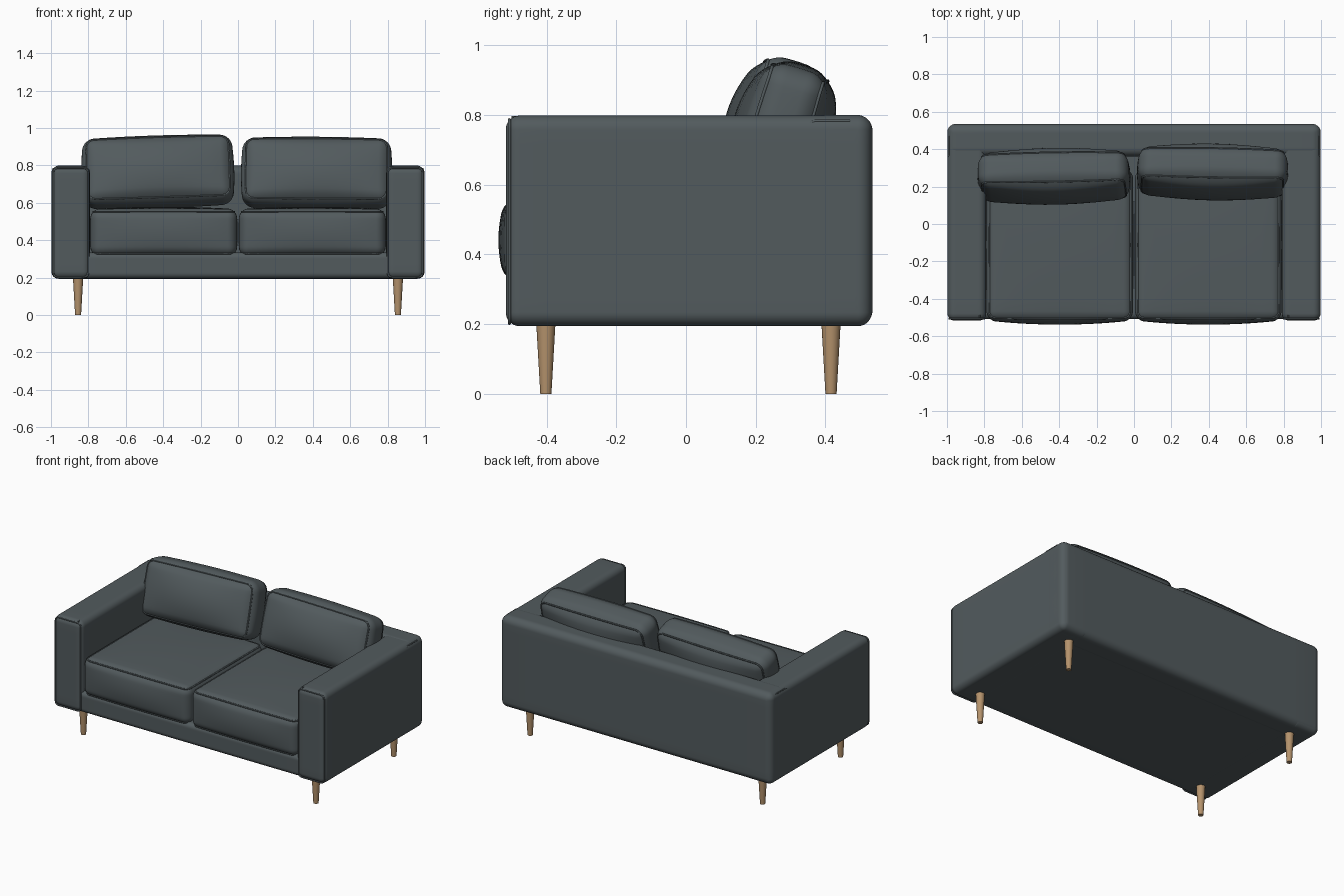
import bpy, bmesh, math
from mathutils import Vector, Euler

if "Cube" in bpy.data.objects:
    bpy.data.objects.remove(bpy.data.objects["Cube"])


def material(name, rgb):
    m = bpy.data.materials.new(name)
    m.diffuse_color = (*rgb, 1)
    m.use_nodes = True
    m.node_tree.nodes["Principled BSDF"].inputs["Base Color"].default_value = m.diffuse_color
    return m


FABRIC = material("slate fabric", (0.085, 0.104, 0.111))
WOOD = material("light wood", (0.46, 0.29, 0.15))


def puff(p, half, bulge):
    """Push each side outwards, most at its middle."""
    u = [max(-1, min(1, p[i] / half[i])) for i in range(3)]
    k = [1 - c * c for c in u]
    return Vector(p[i] + bulge[i] * u[i] * k[(i + 1) % 3] * k[(i + 2) % 3] for i in range(3))


def place(ob, loc, rot):
    ob.location = loc
    ob.rotation_euler = Euler([math.radians(a) for a in rot])
    bpy.context.collection.objects.link(ob)
    return ob


def soft_block(name, loc, half, r, bulge=(0, 0, 0), rot=(0, 0, 0)):
    """Box with round edges and puffed sides."""
    bm = bmesh.new()
    bmesh.ops.create_cube(bm, size=2)
    bmesh.ops.subdivide_edges(bm, edges=bm.edges[:], cuts=19, use_grid_fill=True)
    for v in bm.verts:
        core, q = Vector(), Vector()
        for i in range(3):
            t, s = abs(v.co[i]), math.copysign(1, v.co[i])
            core[i] = s * min(1, t / 0.6) * (half[i] - r)
            q[i] = s * math.tan(max(0, (t - 0.6) / 0.4) * math.pi / 4)
        v.co = puff(core + r * q.normalized(), half, bulge)
    for f in bm.faces:
        f.smooth = True
    me = bpy.data.meshes.new(name)
    bm.to_mesh(me)
    bm.free()
    me.materials.append(FABRIC)
    return place(bpy.data.objects.new(name, me), loc, rot)


def tube(name, pts, radius, cyclic, loc=(0, 0, 0), rot=(0, 0, 0)):
    cu = bpy.data.curves.new(name, 'CURVE')
    cu.dimensions = '3D'
    cu.bevel_depth = radius
    cu.bevel_resolution = 1
    cu.use_fill_caps = True
    sp = cu.splines.new('POLY')
    sp.points.add(len(pts) - 1)
    for sp_pt, p in zip(sp.points, pts):
        sp_pt.co = (*p, 1)
    sp.use_cyclic_u = cyclic
    cu.materials.append(FABRIC)
    return place(bpy.data.objects.new(name, cu), loc, rot)


def piping(name, axis, side, loc, half, r, bulge=(0, 0, 0), rot=(0, 0, 0)):
    """Welt running round one side of a soft block."""
    a, b = [i for i in range(3) if i != axis]
    ha, hb = half[a] - r, half[b] - r
    pts = []
    corners = [(1, 1), (-1, 1), (-1, -1), (1, -1)]
    for n, (sa, sb) in enumerate(corners):
        for k in range(7):
            ang = math.pi / 2 * (n + k / 6)
            pts.append((sa * ha + 0.71 * r * math.cos(ang), sb * hb + 0.71 * r * math.sin(ang)))
        ta, tb = corners[(n + 1) % 4]
        ang = math.pi / 2 * (n + 1)
        for k in range(1, 10):
            f = k / 10
            pts.append((ha * (sa + (ta - sa) * f) + 0.71 * r * math.cos(ang),
                        hb * (sb + (tb - sb) * f) + 0.71 * r * math.sin(ang)))
    out = []
    for pa, pb in pts:
        p = Vector()
        p[a], p[b], p[axis] = pa, pb, side * (half[axis] - 0.29 * r)
        out.append(puff(p, half, bulge))
    return tube(name, out, 0.005, True, loc, rot)


# frame: base and backrest
soft_block("base", (0, 0.0, 0.265), (0.86, 0.508, 0.07), 0.03)
soft_block("backrest", (0, 0.448, 0.497), (0.998, 0.087, 0.303), 0.045)

for s, side in ((-1, "left"), (1, "right")):
    # arms with a welted front panel and a side seam
    loc, half = (s * 0.894, 0.008, 0.496), (0.104, 0.525, 0.302)
    soft_block(side + "_arm", loc, half, 0.04)
    tube(side + "_arm_seam", [(s * 0.992, -0.48, 0.765), (s * 0.992, 0.33, 0.765),
                              (s * 0.988, 0.37, 0.783), (s * 0.988, 0.47, 0.783)], 0.004, False)
    piping(side + "_arm_front_welt", 1, -1, (loc[0], loc[1], 0.494), half, 0.035)
    tube(side + "_arm_top_seam", [(s * 0.825, -0.5, 0.794), (s * 0.825, 0.37, 0.794)], 0.004, False)

    # seat cushions
    args = ((s * 0.397, -0.112, 0.441), (0.391, 0.404, 0.126), 0.05, (0.003, 0.022, 0.012))
    soft_block(side + "_seat_cushion", *args)
    for z, edge in ((1, "top"), (-1, "bottom")):
        piping(f"{side}_seat_{edge}_welt", 2, z, *args)

    # back cushions, leaning and a little uneven
    if s < 0:
        loc, half, rot = (-0.428, 0.255, 0.766), (0.396, 0.092, 0.182), (-17, -1.8, 1)
    else:
        loc, half, rot = (0.42, 0.278, 0.759), (0.392, 0.092, 0.182), (-17, 0.4, -1)
    args = (loc, half, 0.06, (0.012, 0.052, 0.012), rot)
    soft_block(side + "_back_cushion", *args)
    for y, edge in ((-1, "front"), (1, "rear")):
        piping(f"{side}_back_cushion_{edge}_welt", 1, y, *args)

    # tapered legs
    for y, end in ((-0.402, "front"), (0.416, "back")):
        bm = bmesh.new()
        bmesh.ops.create_cone(bm, cap_ends=True, segments=24, radius1=0.016, radius2=0.028, depth=0.21)
        for f in bm.faces:
            f.smooth = len(f.verts) == 4
        me = bpy.data.meshes.new("leg")
        bm.to_mesh(me)
        bm.free()
        me.materials.append(WOOD)
        place(bpy.data.objects.new(f"{side}_{end}_leg", me), (s * 0.855, y, 0.105), (0, 0, 0))
